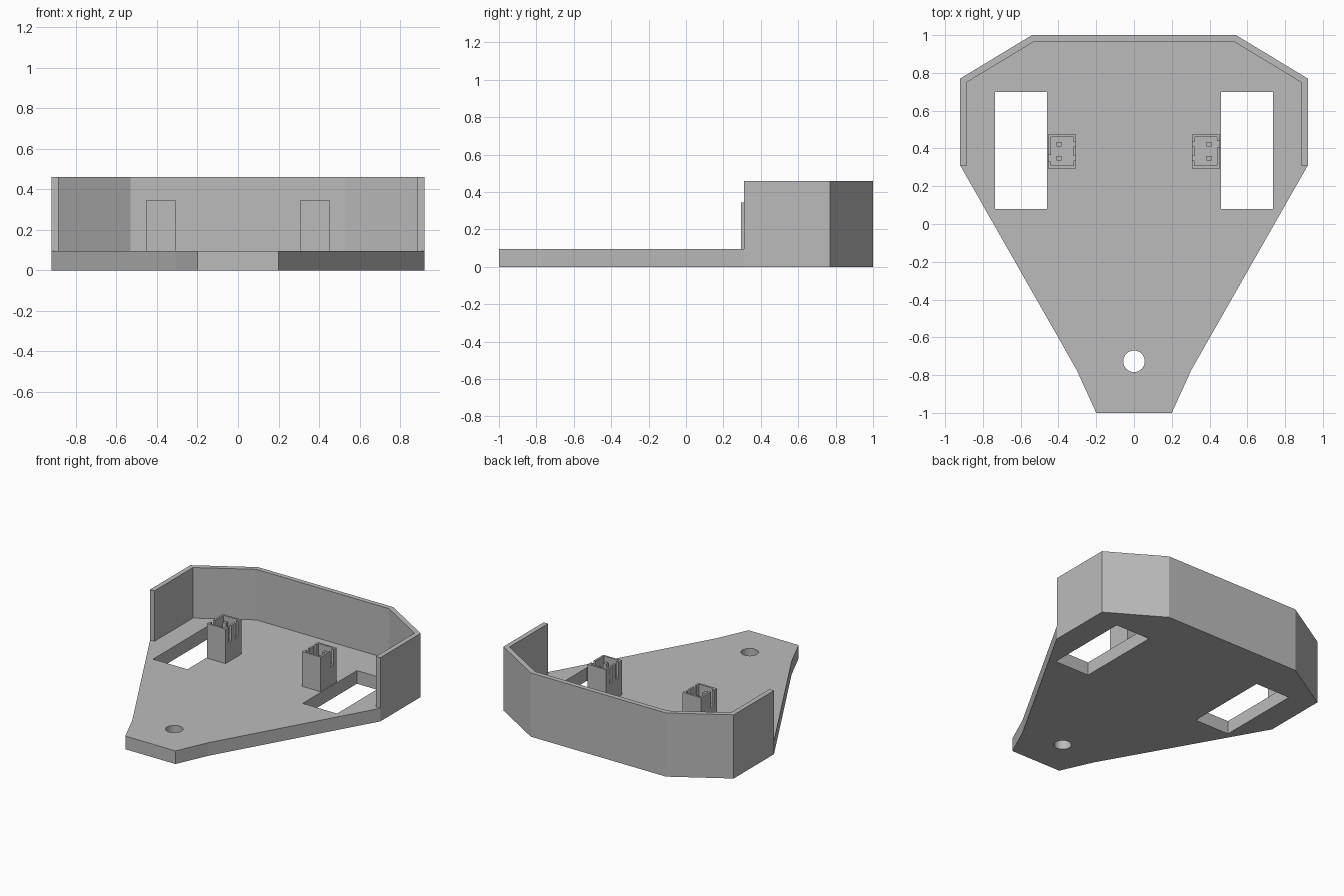
import bpy
from math import cos, sin, tau

cube = bpy.data.objects.get("Cube")
if cube:
    bpy.data.objects.remove(cube, do_unlink=True)

GREY = (0.5, 0.5, 0.5, 1)
grey = bpy.data.materials.new("plain grey")
grey.use_nodes = True
grey.diffuse_color = GREY
grey.node_tree.nodes["Principled BSDF"].inputs["Base Color"].default_value = GREY

PLATE_TOP, BLOCK_TOP, SOCKET_TOP, WALL_TOP = 0.095, 0.23, 0.345, 0.46


def prism(name, loops, z0, z1):
    """Extrude filled outlines (inner loops become holes) from z0 to z1."""
    curve = bpy.data.curves.new(name, "CURVE")
    curve.dimensions = "2D"
    curve.fill_mode = "BOTH"
    curve.extrude = (z1 - z0) / 2
    for loop in loops:
        spline = curve.splines.new("POLY")
        spline.points.add(len(loop) - 1)
        for point, (x, y) in zip(spline.points, loop):
            point.co = (x, y, 0, 1)
        spline.use_cyclic_u = True
    temp = bpy.data.objects.new(name + " outline", curve)
    bpy.context.collection.objects.link(temp)
    bpy.context.view_layer.update()
    graph = bpy.context.evaluated_depsgraph_get()
    mesh = bpy.data.meshes.new_from_object(temp.evaluated_get(graph))
    bpy.data.objects.remove(temp, do_unlink=True)
    mesh.name = name
    mesh.materials.clear()
    mesh.materials.append(grey)
    mesh.shade_flat()
    obj = bpy.data.objects.new(name, mesh)
    obj.location.z = (z0 + z1) / 2
    bpy.context.collection.objects.link(obj)
    return obj


def mirrored(half):
    """Close a right-hand half outline across x = 0."""
    return half + [(-x, y) for x, y in reversed(half)]


def rect(x0, x1, y0, y1):
    return [(x0, y0), (x1, y0), (x1, y1), (x0, y1)]


# Base plate with two wheel openings and a round hole near the tip
rim = [(0.92, 0.31), (0.92, 0.77), (0.54, 1)]
outline = mirrored([(0.2, -1), (0.305, -0.77)] + rim)
hole = [(0.057 * cos(tau * i / 32), -0.727 + 0.057 * sin(tau * i / 32))
        for i in range(32)]
openings = [rect(0.46, 0.735, 0.08, 0.7), rect(-0.735, -0.46, 0.08, 0.7)]
prism("base_plate", [outline, hole] + openings, 0, PLATE_TOP)

# Thin wall around the back
inner = [(0.53, 0.965), (0.885, 0.75), (0.885, 0.31)]
right_run = rim + [(-x, y) for x, y in reversed(rim)]
inner_run = [(-x, y) for x, y in reversed(inner)] + inner
prism("back_wall", [right_run + inner_run], PLATE_TOP, WALL_TOP)

# Two sockets on blocks, one turned half a circle from the other
HX, HY, T = 0.074, 0.09, 0.014
for side, s in (("left", 1), ("right", -1)):
    def place(x0, x1, y0, y1):
        return [(s * (0.38 + x), 0.385 + s * y) for x, y in rect(x0, x1, y0, y1)]

    prism(side + "_socket_block", [place(-HX, HX, -HY, HY)], PLATE_TOP, BLOCK_TOP)
    # End walls, slotted inner wall and notched outer wall
    walls = [(-HX, HX, -HY, T - HY), (-HX, HX, HY - T, HY)]
    walls += [(-HX, T - HX, a, b) for a, b in ((T - HY, -0.05), (-0.025, 0.025), (0.05, HY - T))]
    walls += [(HX - T, HX, a, b) for a, b in ((T - HY, 0.02), (0.055, HY - T))]
    for i, wall in enumerate(walls):
        prism(f"{side}_socket_wall_{i + 1}", [place(*wall)], BLOCK_TOP, SOCKET_TOP)
    # Contact pins
    for i, y in enumerate((-0.038, 0.038)):
        prism(f"{side}_socket_pin_{i + 1}", [place(0.005, 0.03, y - 0.012, y + 0.012)],
              BLOCK_TOP, 0.32)
